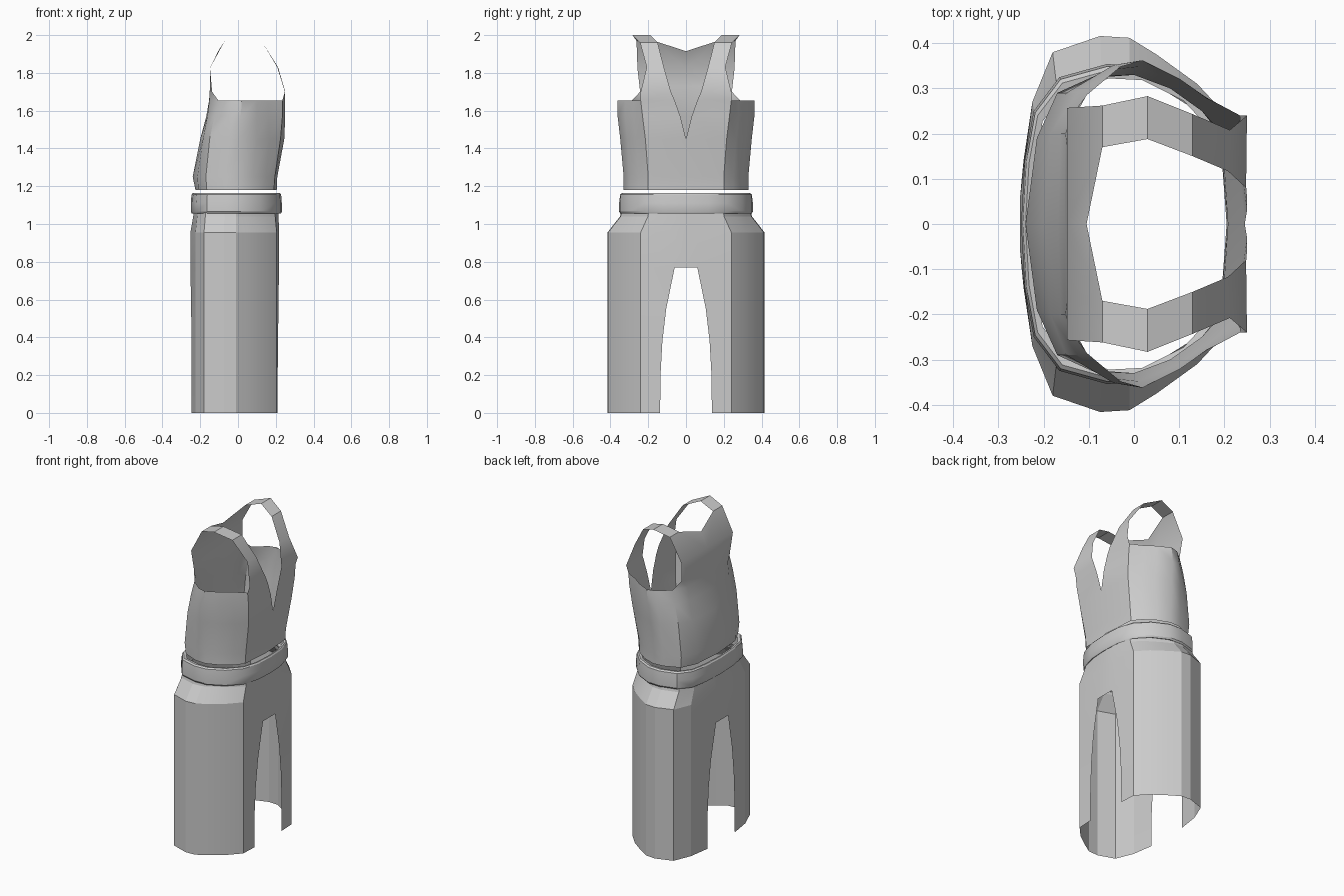
import bpy, bmesh, math


def shell(name, grids, angle=30):
    """Loft rows of points into open sheets, weld them, and mirror across y."""
    bm = bmesh.new()
    for rows in grids:
        vs = [[bm.verts.new(p) for p in row] for row in rows]
        for a, b in zip(vs, vs[1:]):
            for i in range(len(a) - 1):
                bm.faces.new((a[i], b[i], b[i + 1], a[i + 1]))
    bmesh.ops.remove_doubles(bm, verts=bm.verts[:], dist=0.0005)
    me = bpy.data.meshes.new(name)
    bm.to_mesh(me)
    bm.free()
    ob = bpy.data.objects.new(name, me)
    bpy.context.collection.objects.link(ob)
    m = ob.modifiers.new("Mirror", 'MIRROR')
    m.use_axis = (False, True, False)
    m.merge_threshold = 0.001
    bpy.ops.object.select_all(action='DESELECT')
    ob.select_set(True)
    bpy.context.view_layer.objects.active = ob
    bpy.ops.object.shade_smooth_by_angle(angle=math.radians(angle))
    return ob


def ring(z, pts):
    return [(x, y, z) for x, y in pts]


# bodice: half rings from back centre, around the side, to front centre
hem = [(-.225, 0), (-.21, .19), (-.165, .285), (-.07, .325), (0, .33),
       (.08, .3), (.15, .25), (.19, .2), (.205, 0)]
waist = [(-.24, 0), (-.215, .19), (-.17, .29), (-.07, .328), (0, .33),
         (.08, .3), (.15, .25), (.195, .2), (.208, 0)]
chest = [(-.2, 0), (-.185, .2), (-.15, .29), (-.06, .34), (.01, .348),
         (.1, .31), (.165, .265), (.225, .215), (.245, 0)]
bust = [(-.168, 0), (-.162, .2), (-.125, .29), (-.045, .352), (.015, .362),
        (.1, .322), (.16, .28), (.235, .23), (.25, .03)]
arm = [(-.153, 0), (-.152, .2), (-.105, .285), (-.03, .348), (.02, .362),
       (.1, .322), (.16, .278), (.235, .24), (.25, .06)]
body = [ring(1.18, hem), ring(1.25, waist), ring(1.45, chest),
        ring(1.57, bust), ring(1.655, arm)]

# back yoke up to the neckline
yoke = [
    [(-.153, 0, 1.655), (-.152, .2, 1.655), (-.105, .285, 1.655)],
    [(-.148, 0, 1.73), (-.148, .17, 1.73), (-.137, .243, 1.70)],
    [(-.148, 0, 1.825), (-.148, .165, 1.825), (-.148, .257, 1.825)],
    [(-.105, 0, 1.915), (-.07, .17, 1.97), (-.07, .262, 1.97)],
]
# shoulder strap from the back yoke over to the front
strap = [
    [(-.07, .17, 1.97), (-.07, .262, 1.97)],
    [(.03, .188, 2.0), (.03, .283, 2.0)],
    [(.13, .15, 1.96), (.13, .243, 1.96)],
    [(.208, .117, 1.83), (.212, .208, 1.83)],
    [(.248, .08, 1.70), (.25, .24, 1.70)],
    [(.25, .06, 1.655), (.235, .24, 1.655)],
]
shell("bodice", [body, yoke, strap], 35)

# belt: one outline swept through a rounded band profile
belt_line = [(-.25, 0), (-.242, .14), (-.222, .25), (-.165, .325), (-.06, .354),
             (.02, .35), (.12, .3), (.195, .22), (.225, .12), (.232, 0)]
band = [(.92, 1.065), (.98, 1.055), (1.0, 1.065), (1.0, 1.11),
        (.985, 1.155), (.96, 1.163), (.91, 1.16)]
shell("belt", [[[(x * s, y * s, z) for x, y in belt_line] for s, z in band]], 30)

# trousers: hip section with centre points, then legs open along the inside
side = [(-.225, .27), (-.18, .38), (-.075, .416), (-.01, .412),
        (.05, .375), (.14, .31), (.205, .24)]


def leg_row(z, gap, back, front):
    return ring(z, [(back, gap)] + side + [(front, gap)])


def hip_row(z, back, front, sx=1.0, sy=1.0):
    pts = [(back, 0), (back, .06)] + [(x * sx, y * sy) for x, y in side]
    return ring(z, pts + [(front, .06), (front, 0)])


hips = [hip_row(1.07, -.235, .215, .95, .82), hip_row(1.04, -.237, .215, .96, .84),
        hip_row(.955, -.252, .217), hip_row(.77, -.252, .217)]
legs = [leg_row(.77, .06, -.252, .217), leg_row(.55, .105, -.248, .214),
        leg_row(.38, .125, -.246, .212), leg_row(.2, .135, -.245, .21),
        leg_row(0, .137, -.245, .21)]
shell("trousers", [hips, legs], 12)
